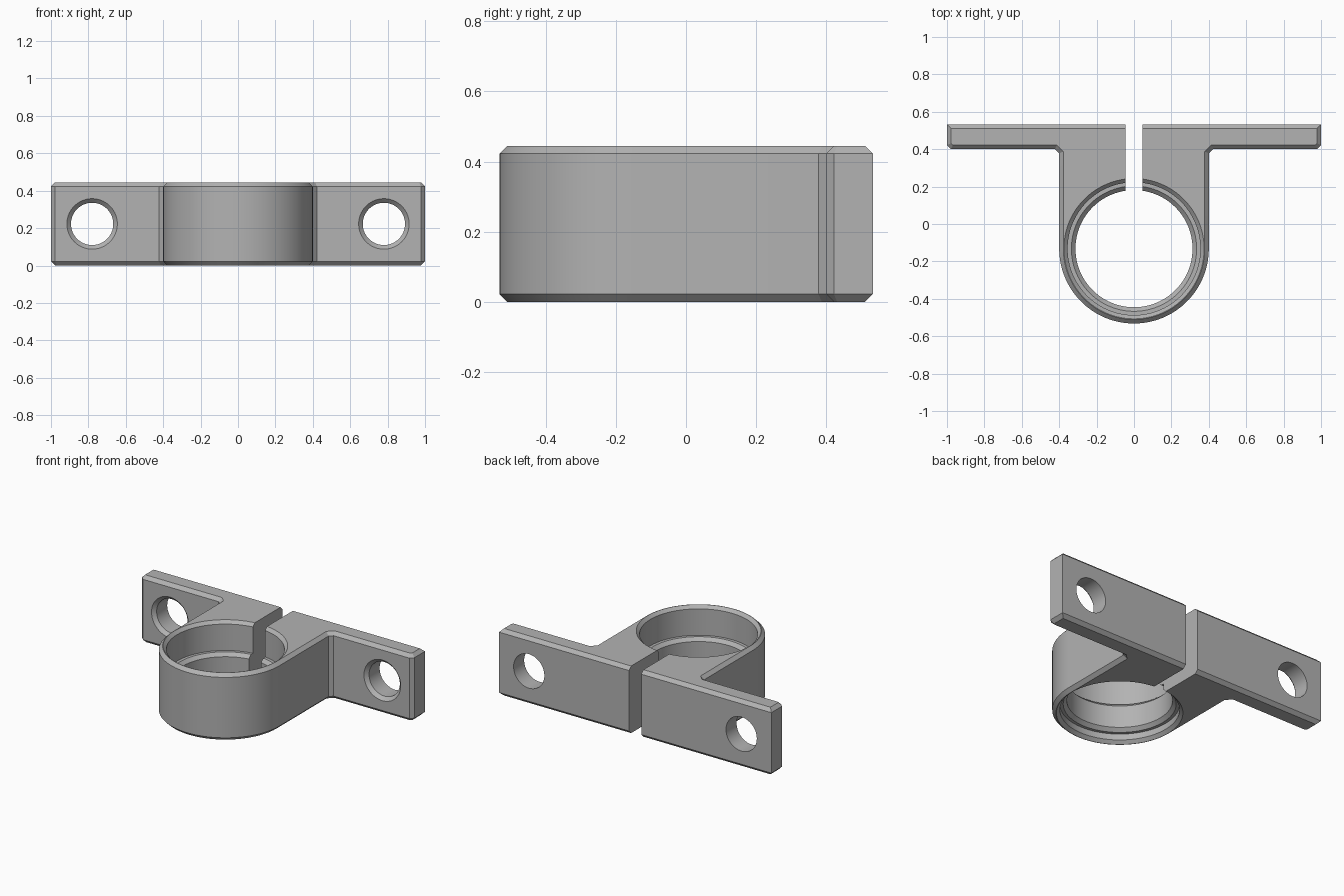
import bpy, bmesh, math
from mathutils import Vector

if "Cube" in bpy.data.objects:
    bpy.data.objects.remove(bpy.data.objects["Cube"])

H, C = 0.445, 0.022          # height, chamfer size
CY, R = -0.132, 0.40         # ring centre and outer radius
BACK, FRONT = 0.533, 0.40    # flange faces
SEG = 96

grey = bpy.data.materials.new("mid_grey")
grey.diffuse_color = (0.45, 0.45, 0.45, 1)
grey.use_nodes = True
grey.node_tree.nodes["Principled BSDF"].inputs["Base Color"].default_value = grey.diffuse_color


def make_object(name, bm):
    bmesh.ops.recalc_face_normals(bm, faces=bm.faces[:])
    mesh = bpy.data.meshes.new(name)
    bm.to_mesh(mesh)
    bm.free()
    mesh.materials.append(grey)
    ob = bpy.data.objects.new(name, mesh)
    bpy.context.collection.objects.link(ob)
    return ob


def inset(points, d):
    """Mitred inward offset of a counter-clockwise outline."""
    out = []
    for i, p in enumerate(points):
        a = (p - points[i - 1]).normalized()
        b = (points[(i + 1) % len(points)] - p).normalized()
        na, nb = Vector((-a.y, a.x)), Vector((-b.y, b.x))
        out.append(p + (na + nb) * d / (1 + na.dot(nb)))
    return out


def loft(name, rings):
    """Join closed loops of equal length and cap both ends."""
    bm = bmesh.new()
    loops = [[bm.verts.new(p) for p in ring] for ring in rings]
    n = len(loops[0])
    for lo, hi in zip(loops, loops[1:]):
        for i in range(n):
            j = (i + 1) % n
            bm.faces.new((lo[i], lo[j], hi[j], hi[i]))
    bm.faces.new(loops[0][::-1])
    bm.faces.new(loops[-1])
    return make_object(name, bm)


def turned(name, profile, place):
    """Solid of revolution; place maps (u, v, along) to a position."""
    angles = [2 * math.pi * i / SEG for i in range(SEG)]
    return loft(name, [[place(r * math.cos(t), r * math.sin(t), w)
                        for t in angles] for r, w in profile])


# Clamp body: ring, neck and two flanges as one chamfered outline
arc = [Vector((R * math.cos(t), CY + R * math.sin(t)))
       for t in (math.pi + math.pi * i / 64 for i in range(65))]
right = [(R, FRONT - C), (R + C, FRONT), (1 - C, FRONT), (1, FRONT + C), (1, BACK)]
outline = (arc + [Vector(p) for p in right]
           + [Vector((-x, y)) for x, y in reversed(right)])
small = inset(outline, C)
body = loft("clamp_body", [[(p.x, p.y, z) for p in pts] for pts, z in
                           ((small, 0), (outline, C), (outline, H - C), (small, H))])

# Bore with chamfered mouths and an inner retaining lip
bore_profile = [(0.395, -0.02), (0.355, 0.02), (0.355, 0.06), (0.335, 0.06),
                (0.313, 0.082), (0.313, 0.228), (0.335, 0.25), (0.355, 0.25),
                (0.355, H - 0.02), (0.395, H + 0.02)]
cutters = [turned("bore_cutter", bore_profile, lambda u, v, w: (u, CY + v, w))]

# Bolt holes, countersunk on the front
hole_profile = [(0.155, FRONT - 0.02), (0.113, FRONT + C), (0.113, BACK + 0.05)]
for side in (-1, 1):
    cutters.append(turned("bolt_hole_cutter", hole_profile,
                          lambda u, v, w: (side * 0.78 + u, w, H / 2 + v)))

# Slit through the back
s = 0.045
cutters.append(loft("slit_cutter", [[(-s, CY, z), (s, CY, z), (s, 0.7, z), (-s, 0.7, z)]
                                    for z in (-0.1, H + 0.1)]))

for cutter in cutters:
    cutter.hide_render = True
    mod = body.modifiers.new(cutter.name, 'BOOLEAN')
    mod.operation = 'DIFFERENCE'
    mod.solver = 'EXACT'
    mod.object = cutter

# Bake the cuts and drop the helpers
bpy.context.view_layer.update()
graph = bpy.context.evaluated_depsgraph_get()
final = bpy.data.meshes.new_from_object(body.evaluated_get(graph))
body.modifiers.clear()
body.data = final
for cutter in cutters:
    bpy.data.objects.remove(cutter)

bpy.ops.object.select_all(action='DESELECT')
body.select_set(True)
bpy.context.view_layer.objects.active = body
bpy.ops.object.shade_smooth_by_angle(angle=math.radians(30))
